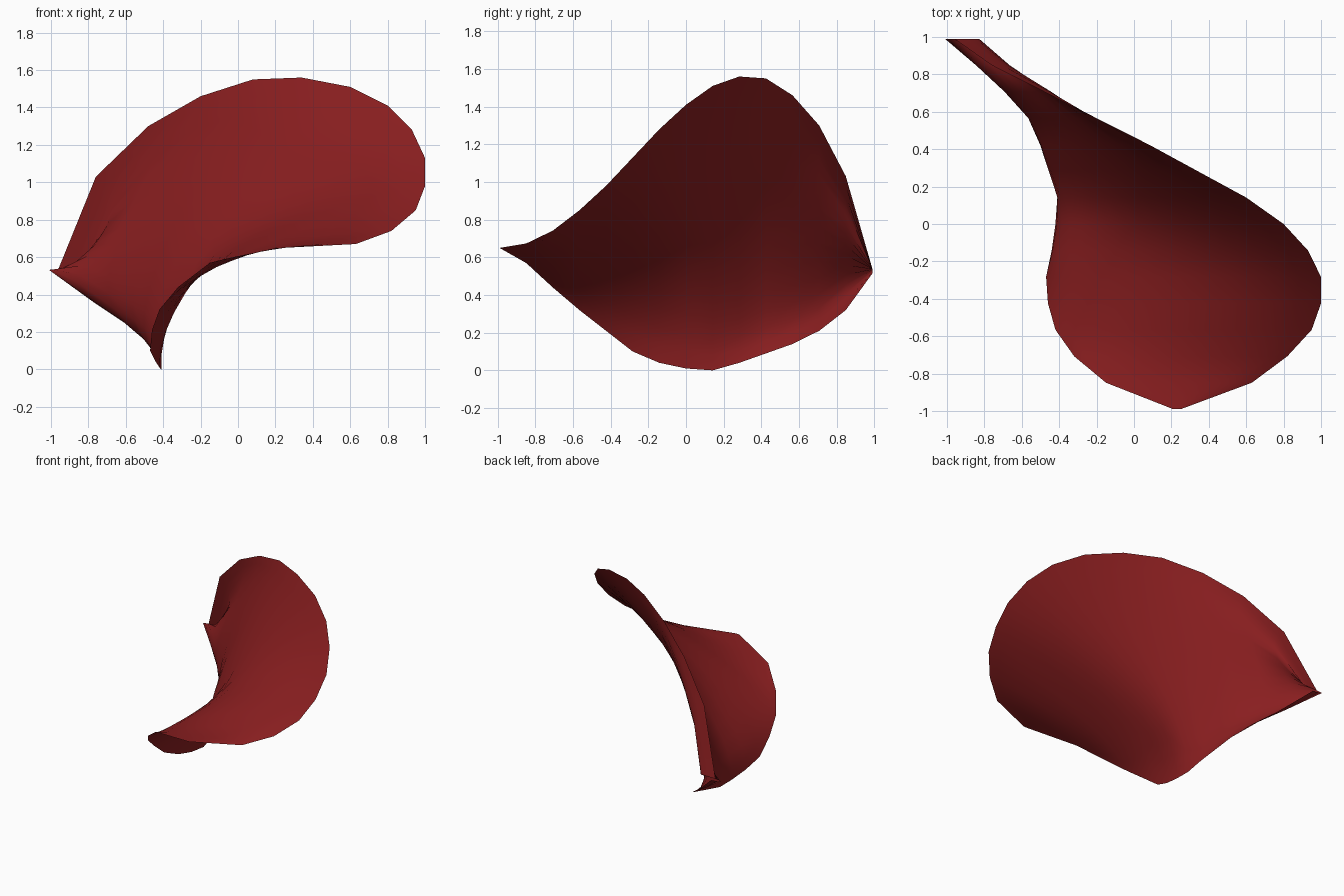
import bpy, bmesh

# Cross-sections from front (y = -0.99) to back (y = 0.99), evenly spaced in y.
# Each holds four (x, z) points: lower rim, lower belly, upper belly, upper rim.
SECTIONS = [
    (.21, .65, .225, .65, .24, .65, .25, .65),
    (-.15, .57, .10, .625, .38, .665, .63, .67),
    (-.32, .44, .02, .60, .43, .71, .82, .74),
    (-.42, .32, -.07, .575, .44, .775, .95, .85),
    (-.46, .21, -.13, .55, .41, .825, 1.0, .98),
    (-.47, .10, -.17, .525, .40, .875, 1.0, 1.13),
    (-.44, .04, -.22, .485, .335, .925, .93, 1.28),
    (-.42, .01, -.235, .475, .23, .965, .80, 1.41),
    (-.41, .00, -.29, .44, .075, .985, .60, 1.51),
    (-.42, .04, -.39, .45, -.07, 1.02, .34, 1.56),
    (-.45, .09, -.455, .49, -.19, 1.06, .08, 1.55),
    (-.48, .14, -.54, .52, -.34, 1.05, -.20, 1.46),
    (-.55, .21, -.68, .55, -.505, .98, -.48, 1.30),
    (-.70, .32, -.835, .54, -.69, .79, -.76, 1.03),
    (-.92, .515, -.985, .535, -.84, .537, -.96, .537),
]
STEPS = 14


def through(a, b, c, d, t):
    """Cubic passing through four values at t = 0, 1/3, 2/3, 1."""
    s = 3 * t
    return (-a * (s - 1) * (s - 2) * (s - 3) / 6 + b * s * (s - 2) * (s - 3) / 2
            - c * s * (s - 1) * (s - 3) / 2 + d * s * (s - 1) * (s - 2) / 6)


# curved petal sheet lofted through the sections
bm = bmesh.new()
rows = []
for i, sec in enumerate(SECTIONS):
    y = -0.99 + 1.98 * i / (len(SECTIONS) - 1)
    rows.append([bm.verts.new((through(*sec[0::2], j / STEPS), y,
                               through(*sec[1::2], j / STEPS)))
                 for j in range(STEPS + 1)])
for r0, r1 in zip(rows, rows[1:]):
    for j in range(STEPS):
        face = bm.faces.new((r0[j], r0[j + 1], r1[j + 1], r1[j]))
        face.smooth = True

mesh = bpy.data.meshes.new("petal")
bm.to_mesh(mesh)
bm.free()
petal = bpy.data.objects.new("petal", mesh)
bpy.context.collection.objects.link(petal)

# single deep red colour
red = bpy.data.materials.new("deep red")
red.diffuse_color = (0.25, 0.013, 0.014, 1)
mesh.materials.append(red)
